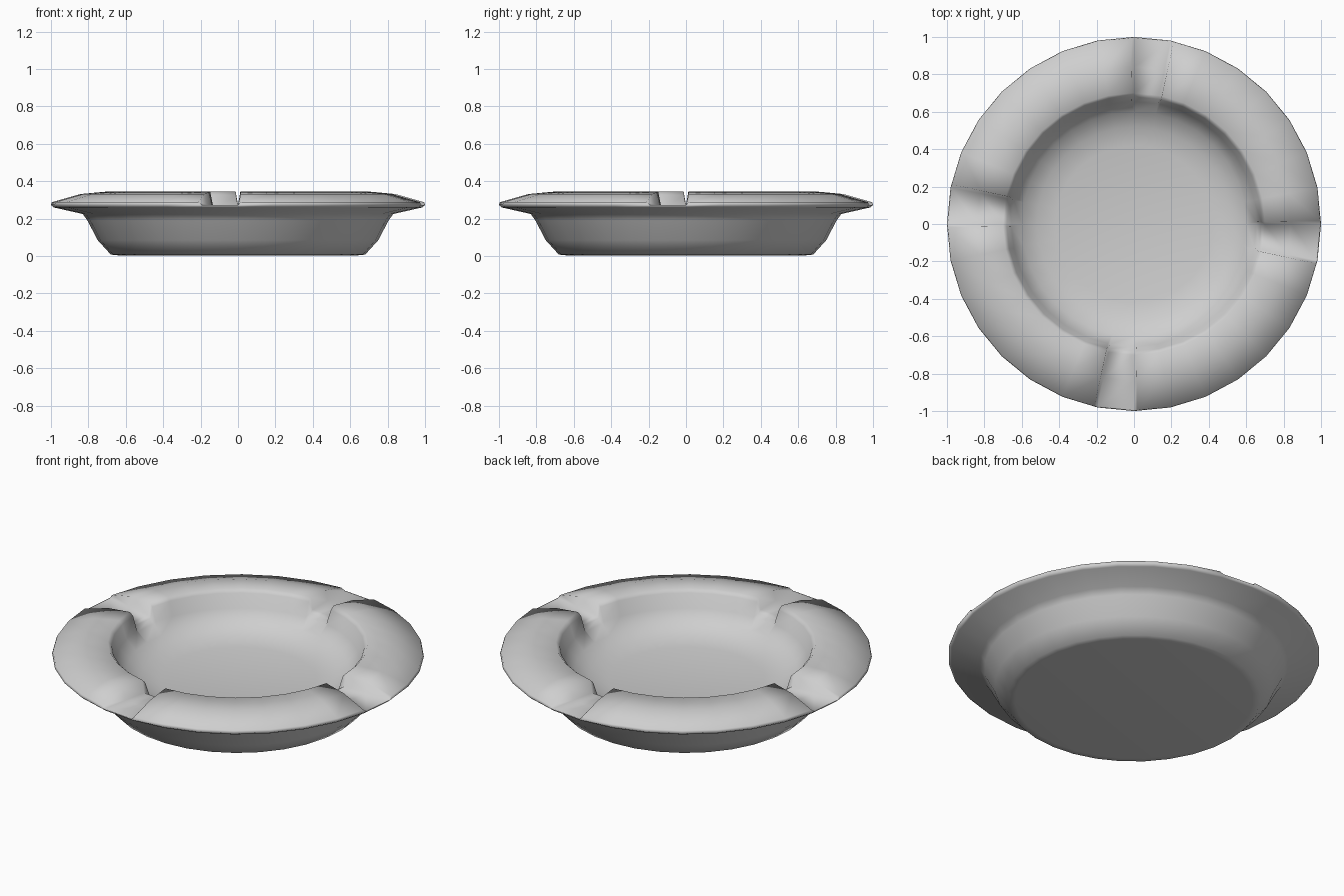
import bpy
import bmesh
from math import cos, sin, pi

cube = bpy.data.objects.get("Cube")
if cube:
    bpy.data.objects.remove(cube)

# One plain grey glaze
grey = bpy.data.materials.new("grey glaze")
grey.use_nodes = True
colour = (0.62, 0.62, 0.62, 1)
grey.diffuse_color = colour
grey.node_tree.nodes["Principled BSDF"].inputs["Base Color"].default_value = colour

# Cross-section from underside to basin floor: radius, height, height in a notch
PROFILE = [
    (0.64, 0.004, 0.004), (0.68, 0.008, 0.008), (0.75, 0.085, 0.085),
    (0.805, 0.19, 0.19), (0.83, 0.225, 0.225), (0.985, 0.26, 0.26),
    (1.0, 0.273, 0.273), (0.995, 0.288, 0.274), (0.84, 0.332, 0.274),
    (0.7, 0.345, 0.274), (0.68, 0.325, 0.262), (0.655, 0.245, 0.238),
    (0.6, 0.185, 0.185), (0.52, 0.145, 0.145), (0.42, 0.125, 0.125), (0, 0.12, 0.12),
]
SEGMENTS = 32
STEP = 2 * pi / SEGMENTS
SLANT = 0.018

# Columns around the bowl: angle, sideways shift of the raised rim, in a notch
columns = []
for quarter in range(4):
    start = quarter * 8
    columns += [(start * STEP, 0, True), (start * STEP, SLANT, False)]
    columns += [((start + k) * STEP, 0, False) for k in range(1, 7)]
    columns += [((start + 7) * STEP, -SLANT, False), ((start + 7) * STEP, 0, True)]

bm = bmesh.new()
grid = []
for angle, shift, notched in columns:
    column = []
    for radius, high, low in PROFILE:
        a = angle + (shift if high != low else 0)
        z = low if notched else high
        column.append(bm.verts.new((radius * cos(a), radius * sin(a), z)))
    grid.append(column)

# Skin between neighbouring columns, then close the underside
for i, here in enumerate(grid):
    after = grid[(i + 1) % len(grid)]
    for j in range(len(PROFILE) - 1):
        bm.faces.new((here[j], after[j], after[j + 1], here[j + 1]))
bm.faces.new([c[0] for c in reversed(grid)])
bmesh.ops.remove_doubles(bm, verts=bm.verts[:], dist=0.0005)
bmesh.ops.recalc_face_normals(bm, faces=bm.faces[:])

mesh = bpy.data.meshes.new("notched_bowl")
bm.to_mesh(mesh)
bm.free()
mesh.materials.append(grey)
bowl = bpy.data.objects.new("notched_bowl", mesh)
bpy.context.collection.objects.link(bowl)

# Soft glaze shading all over
mesh.shade_smooth()
